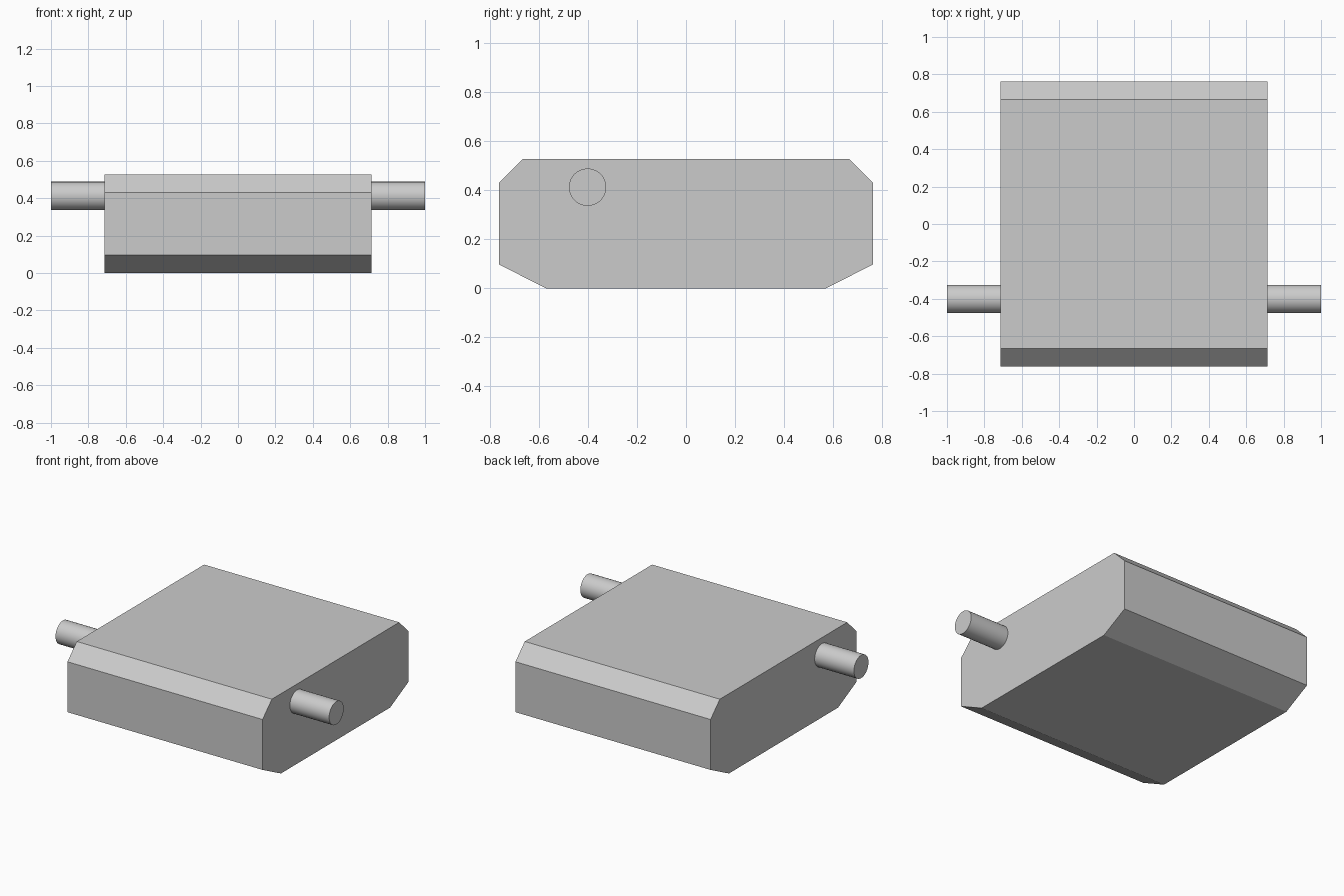
import bpy, bmesh
from math import pi

if "Cube" in bpy.data.objects:
    bpy.data.objects.remove(bpy.data.objects["Cube"])

HALF_WIDTH = 0.713

# Body: chamfered side profile extruded along x
half = [(0.57, 0.0), (0.762, 0.097), (0.762, 0.43), (0.665, 0.527)]
profile = half + [(-y, z) for y, z in reversed(half)]
bm = bmesh.new()
face = bm.faces.new([bm.verts.new((-HALF_WIDTH, y, z)) for y, z in profile])
ext = bmesh.ops.extrude_face_region(bm, geom=[face])
moved = [v for v in ext["geom"] if isinstance(v, bmesh.types.BMVert)]
bmesh.ops.translate(bm, verts=moved, vec=(2 * HALF_WIDTH, 0, 0))
bmesh.ops.recalc_face_normals(bm, faces=bm.faces)
mesh = bpy.data.meshes.new("body")
bm.to_mesh(mesh)
bm.free()
body = bpy.data.objects.new("body", mesh)
bpy.context.collection.objects.link(body)

# Pivot pegs: one round peg on each side, seated slightly into the body
inner, outer = HALF_WIDTH - 0.01, 1.0
for name, side in (("left_peg", -1), ("right_peg", 1)):
    bpy.ops.mesh.primitive_cylinder_add(
        vertices=48, radius=0.076, depth=outer - inner,
        location=(side * (inner + outer) / 2, -0.401, 0.412),
        rotation=(0, pi / 2, 0))
    bpy.context.object.name = name
    bpy.ops.object.shade_smooth_by_angle()
